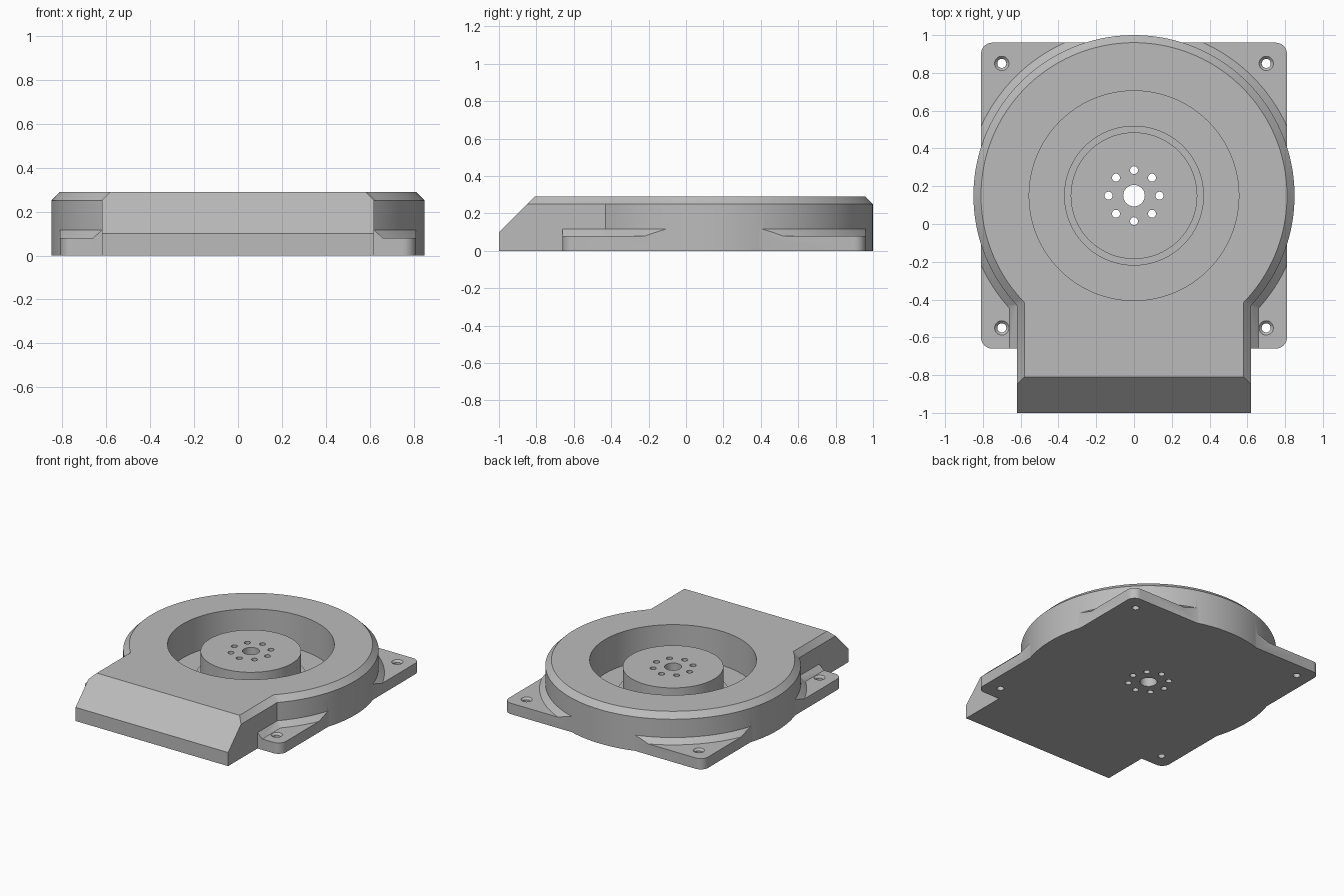
import bpy, bmesh, math

CY = 0.15            # centre of the round housing along y
FLOOR = 0.04         # height of the pocket floor

cube = bpy.data.objects.get("Cube")
if cube:
    bpy.data.objects.remove(cube, do_unlink=True)

grey = bpy.data.materials.new("satin grey")
grey.use_nodes = True
COLOUR = (0.5, 0.5, 0.5, 1)
grey.diffuse_color = COLOUR
grey.node_tree.nodes["Principled BSDF"].inputs["Base Color"].default_value = COLOUR


def loft(name, rings):
    """Closed solid through (outline, height) rings with equal point counts."""
    bm = bmesh.new()
    loops = [[bm.verts.new((x, y, z)) for x, y in pts] for pts, z in rings]
    n = len(loops[0])
    for low, high in zip(loops, loops[1:]):
        for i in range(n):
            j = (i + 1) % n
            bm.faces.new((low[i], low[j], high[j], high[i]))
    bm.faces.new(loops[0][::-1])
    bm.faces.new(loops[-1])
    bmesh.ops.recalc_face_normals(bm, faces=bm.faces)
    mesh = bpy.data.meshes.new(name)
    bm.to_mesh(mesh)
    bm.free()
    mesh.materials.append(grey)
    obj = bpy.data.objects.new(name, mesh)
    bpy.context.collection.objects.link(obj)
    return obj


def circle(r, x=0, y=CY, n=128):
    return [(x + r * math.cos(2 * math.pi * i / n),
             y + r * math.sin(2 * math.pi * i / n)) for i in range(n)]


def keyhole(r, half, front, n=144):
    """Round housing outline running into a straight-sided front block."""
    a = math.asin(half / r)
    start, sweep = -math.pi / 2 + a, 2 * (math.pi - a)
    arc = [(r * math.cos(start + sweep * i / n),
            CY + r * math.sin(start + sweep * i / n)) for i in range(n + 1)]
    return arc + [(-half, front), (half, front)]


def rounded_square(half, r, n=10):
    pts = []
    for q, (sx, sy) in enumerate(((1, 1), (-1, 1), (-1, -1), (1, -1))):
        for i in range(n + 1):
            a = math.pi / 2 * (q + i / n)
            pts.append((sx * (half - r) + r * math.cos(a),
                        CY + sy * (half - r) + r * math.sin(a)))
    return pts


def combine(target, tool, operation):
    mod = target.modifiers.new("combine", "BOOLEAN")
    mod.operation, mod.solver, mod.object = operation, "EXACT", tool
    bpy.context.view_layer.objects.active = target
    bpy.ops.object.modifier_apply(modifier=mod.name)
    bpy.data.objects.remove(tool, do_unlink=True)


# Housing: chamfered drum with a sloping front block
housing = loft("housing", [(keyhole(0.85, 0.62, -1.0), 0),
                           (keyhole(0.85, 0.62, -1.0), 0.1),
                           (keyhole(0.85, 0.62, -0.85), 0.25),
                           (keyhole(0.81, 0.58, -0.81), 0.29)])

# Mounting plate with a sloped bead around the housing
square = rounded_square(0.81, 0.06)
bead = loft("bead", [(keyhole(0.90, 0.67, -1.0), 0.07),
                     (keyhole(0.84, 0.61, -1.0), 0.125)])
combine(bead, loft("bead_trim", [(square, 0.03), (square, 0.2)]), "INTERSECT")
plate = loft("mounting_plate", [(square, 0), (square, 0.08)])
combine(plate, bead, "UNION")
combine(housing, plate, "UNION")

# Open round pocket
pocket = circle(0.555)
combine(housing, loft("pocket", [(pocket, FLOOR), (pocket, 0.5)]), "DIFFERENCE")

# Hub on a low base disc
for name, r, top in (("hub_base", 0.37, 0.06), ("hub", 0.335, 0.24)):
    ring = circle(r)
    combine(housing, loft(name, [(ring, 0.02), (ring, top)]), "UNION")

# Shaft hole and ring of small holes
holes = [(0, CY, 0.057)]
for i in range(8):
    a = math.pi / 4 * i
    holes.append((0.135 * math.cos(a), CY + 0.135 * math.sin(a), 0.021))
for x, y, r in holes:
    ring = circle(r, x, y, 32)
    combine(housing, loft("hole", [(ring, -0.1), (ring, 0.4)]), "DIFFERENCE")

# Countersunk corner holes
for x in (-0.7, 0.7):
    for y in (CY - 0.7, CY + 0.7):
        small, wide = circle(0.024, x, y, 32), circle(0.038, x, y, 32)
        combine(housing, loft("screw_hole", [(small, -0.1), (small, 0.066),
                                             (wide, 0.08), (wide, 0.11)]), "DIFFERENCE")

bpy.ops.object.select_all(action="DESELECT")
housing.select_set(True)
bpy.context.view_layer.objects.active = housing
bpy.ops.object.shade_smooth_by_angle(angle=math.radians(30))
